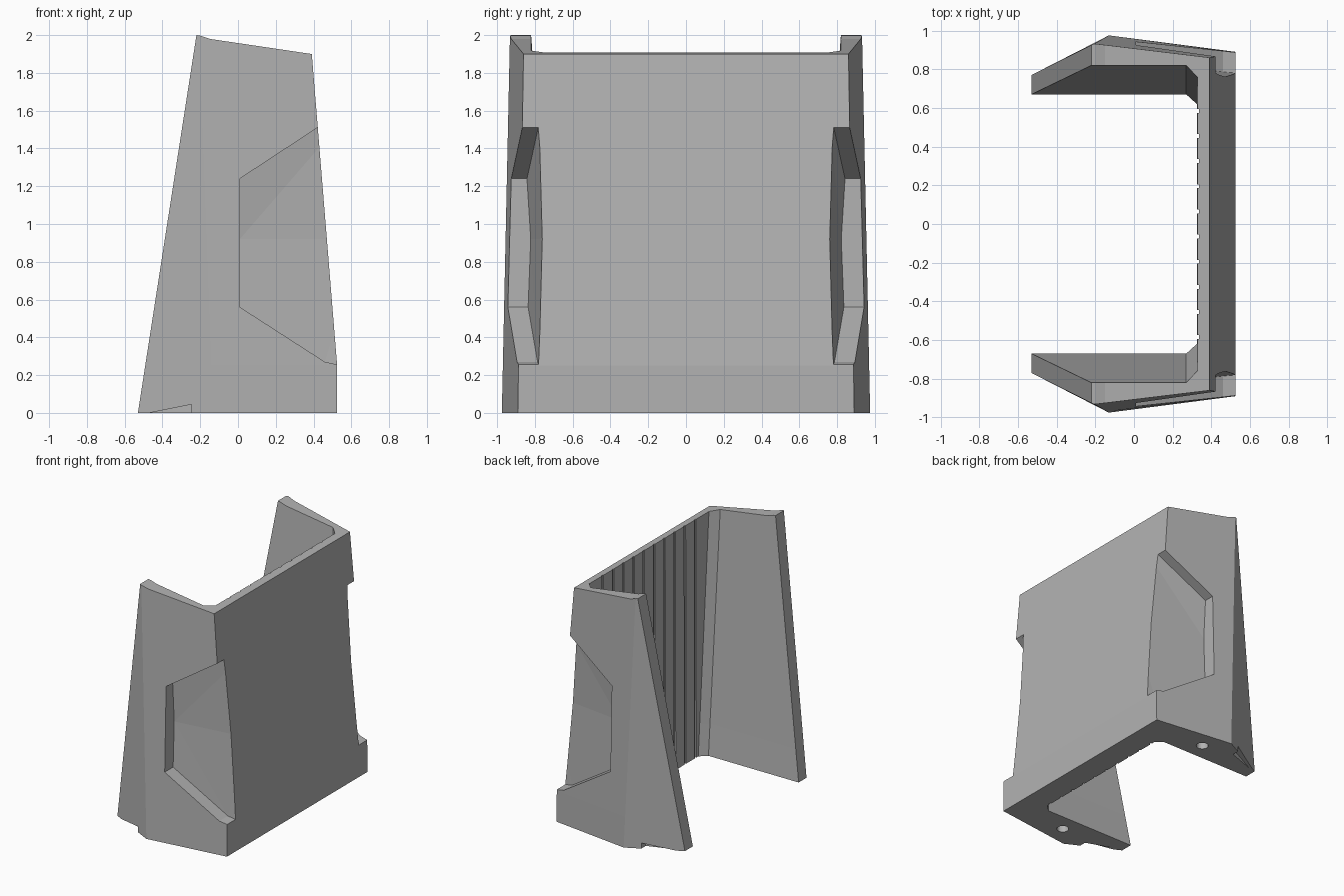
import bpy
import bmesh
import math

old = bpy.data.objects.get("Cube")
if old:
    bpy.data.objects.remove(old)

# One plain grey material
grey = bpy.data.materials.new("plain_grey")
grey.use_nodes = True
colour = (0.45, 0.45, 0.45, 1)
grey.diffuse_color = colour
grey.node_tree.nodes["Principled BSDF"].inputs["Base Color"].default_value = colour


def make_object(name, bm):
    bmesh.ops.recalc_face_normals(bm, faces=bm.faces[:])
    mesh = bpy.data.meshes.new(name)
    bm.to_mesh(mesh)
    bm.free()
    mesh.materials.append(grey)
    obj = bpy.data.objects.new(name, mesh)
    bpy.context.collection.objects.link(obj)
    return obj


def add_hull(bm, points):
    verts = [bm.verts.new(p) for p in points]
    result = bmesh.ops.convex_hull(bm, input=verts)
    spare = [v for v in result["geom_interior"] if isinstance(v, bmesh.types.BMVert)]
    bmesh.ops.delete(bm, geom=spare, context="VERTS")


def mirrored(points):
    return points + [(x, -y, z) for x, y, z in reversed(points)]


# Half outline of the channel: foot (x, y) and top (x, y)
outline = [
    ((0.325, 0.62), (0.328, 0.76)),    # inner wall
    ((0.27, 0.67), (0.27, 0.82)),      # inner chamfer
    ((-0.53, 0.67), (-0.22, 0.82)),    # tip, inside
    ((-0.53, 0.77), (-0.22, 0.925)),   # tip, outside
    ((-0.13, 0.975), (-0.205, 0.932)), # flare crease
    ((0.525, 0.89), (0.39, 0.86)),     # outer back corner
]
foot = [(x, y, 0) for (x, y), _ in outline]
top = [(x, y, 2 - (x + 0.22) * 0.15) for _, (x, y) in outline]
plinth = [tuple(a + (b - a) * 0.25 / t[2] for a, b in zip(f, t))
          for f, t in zip(foot, top)]
plinth[-1] = (0.525, 0.887, 0.25)

bm = bmesh.new()
rings = [[bm.verts.new(p) for p in mirrored(half)] for half in (foot, plinth, top)]
for low, high in zip(rings, rings[1:]):
    for i in range(len(low)):
        j = (i + 1) % len(low)
        bm.faces.new((low[i], low[j], high[j], high[i]))
bm.faces.new(rings[0])
bm.faces.new(rings[-1])
channel = make_object("channel_body", bm)

# Cutters, all in one mesh
cut = bmesh.new()

# Side recess: x, z and depth of its floor
recess = [(0.01, 1.24, 0.842), (0.01, 0.92, 0.822), (0.01, 0.56, 0.836),
          (0.46, 0.27, 0.786), (0.65, 0.23, 0.77), (0.65, 0.92, 0.737),
          (0.65, 1.66, 0.749)]
# Wedge under the flare
wedge = [(-0.47, 0.78, 0), (-0.245, 0.86, 0), (-0.245, 0.86, 0.045)]
for side in (1, -1):
    add_hull(cut, [(x, side * d, z) for x, z, y in recess for d in (y, 1.1)])
    add_hull(cut, [(x, side * (y + d), z) for x, y, z in wedge for d in (0, 0.2)]
             + [(x, side * (y + d), -0.05) for x, y, z in wedge for d in (0, 0.2)])
    # Peg hole in the underside
    add_hull(cut, [(0.015 + 0.045 * math.cos(a), side * (0.81 + 0.045 * math.sin(a)), z)
                   for a in (math.tau * i / 24 for i in range(24))
                   for z in (-0.05, 0.2)])

# Sloped rim that leaves a small nub at each tip
rim = [(-0.2, 1.997), (-0.15, 1.98), (0.45, 1.891), (0.45, 2.1), (-0.2, 2.1)]
add_hull(cut, [(x, y, z) for x, z in rim for y in (-1.2, 1.2)])

# Vertical grooves down the inner wall
for i in range(10):
    y = (i - 4.5) * 0.13
    add_hull(cut, [(x, y + d, z) for x in (0.29, 0.335)
                   for d in (-0.01, 0.01) for z in (-0.05, 1.95)])
cutter = make_object("cutter", cut)
cutter.hide_render = True

# Apply the cuts and drop the helper
mod = channel.modifiers.new("cuts", "BOOLEAN")
mod.operation = "DIFFERENCE"
mod.solver = "EXACT"
mod.use_self = True
mod.object = cutter
depsgraph = bpy.context.evaluated_depsgraph_get()
mesh = bpy.data.meshes.new_from_object(channel.evaluated_get(depsgraph))
channel.modifiers.clear()
channel.data = mesh
bpy.data.objects.remove(cutter)
